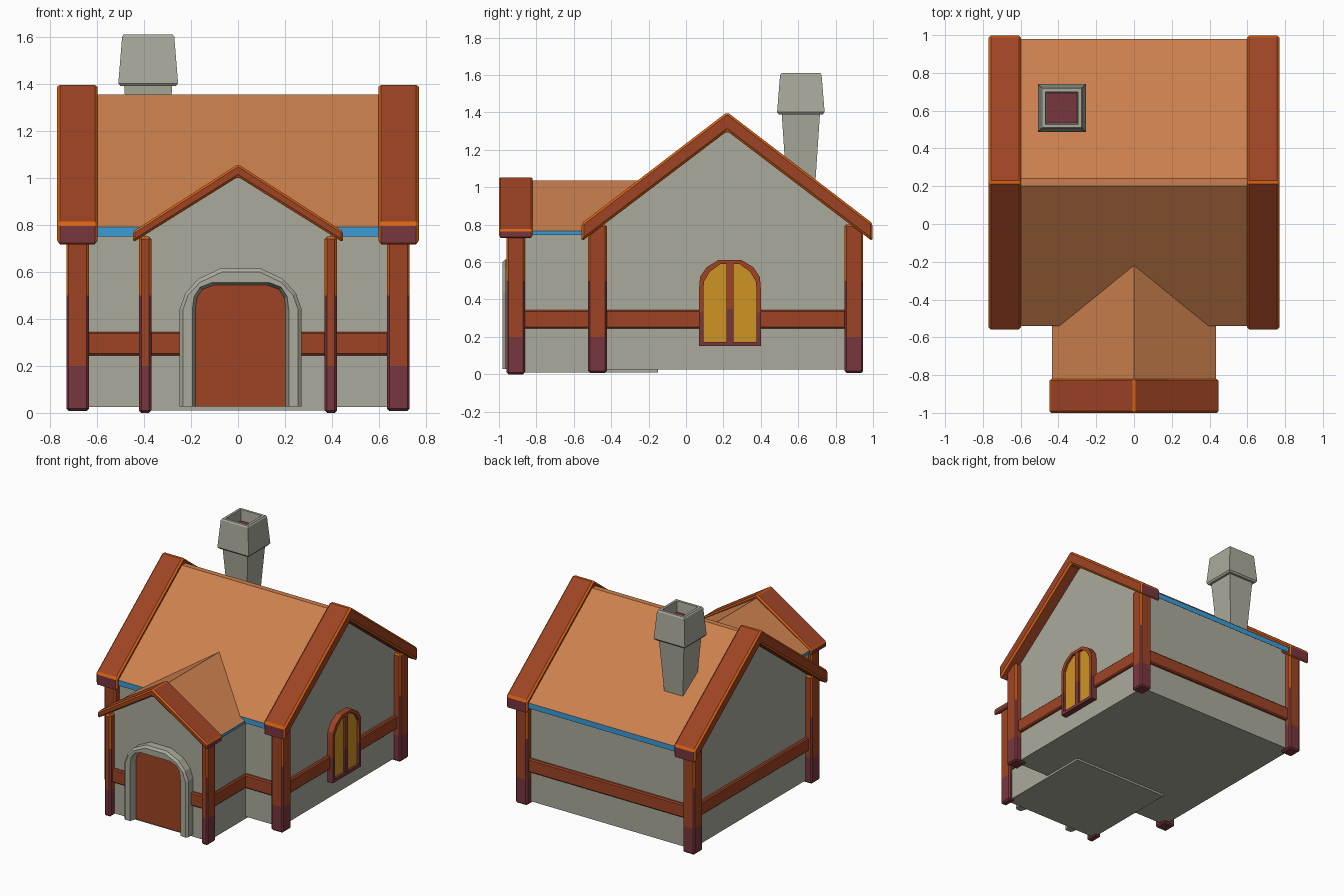
import bpy, bmesh
from mathutils import Vector

if "Cube" in bpy.data.objects:
    bpy.data.objects.remove(bpy.data.objects["Cube"])


def material(name, r, g, b):
    lin = [((c / 255 + 0.055) / 1.055) ** 2.4 for c in (r, g, b)]
    m = bpy.data.materials.new(name)
    m.diffuse_color = (*lin, 1)
    m.use_nodes = True
    m.node_tree.nodes["Principled BSDF"].inputs["Base Color"].default_value = m.diffuse_color
    return m


STONE = material("stone grey", 170, 170, 156)
WOOD = material("red brown wood", 158, 68, 36)
EDGE = material("orange edge", 218, 98, 18)
DARK = material("dark plum", 120, 54, 62)
ROOF = material("roof terracotta", 203, 128, 78)
BLUE = material("eave blue", 58, 156, 215)
GLASS = material("window yellow", 206, 148, 36)


def finish(name, bm, mats, rule=None):
    """Turn a bmesh into an object; rule(face) picks the material index."""
    bmesh.ops.recalc_face_normals(bm, faces=bm.faces)
    bm.normal_update()
    if rule:
        for f in bm.faces:
            f.material_index = rule(f)
    me = bpy.data.meshes.new(name)
    bm.to_mesh(me)
    bm.free()
    for m in mats:
        me.materials.append(m)
    ob = bpy.data.objects.new(name, me)
    bpy.context.collection.objects.link(ob)
    return ob


def place(axis, p, t):
    """Profile point (a, z) at depth t along the x or y axis."""
    return (t, p[0], p[1]) if axis == 'x' else (p[0], t, p[1])


def loft(loops, closed=True, caps=(False, False)):
    bm = bmesh.new()
    rows = [[bm.verts.new(p) for p in loop] for loop in loops]
    n = len(rows[0])
    for a, b in zip(rows, rows[1:]):
        for i in range(n if closed else n - 1):
            j = (i + 1) % n
            bm.faces.new((a[i], a[j], b[j], b[i]))
    if caps[0]:
        bm.faces.new(rows[0])
    if caps[1]:
        bm.faces.new(rows[-1])
    if not closed:
        for k in (0, -1):
            bm.faces.new([r[k] for r in rows])
    return bm


def prism(axis, profile, lo, hi, bevel=0.0, bevel_mat=0):
    bm = loft([[place(axis, p, t) for p in profile] for t in (lo, hi)], caps=(True, True))
    bmesh.ops.recalc_face_normals(bm, faces=bm.faces)
    if bevel:
        bmesh.ops.bevel(bm, geom=bm.edges[:], offset=bevel, segments=1, profile=0.5,
                        affect='EDGES', material=bevel_mat)
    return bm


def box(x0, x1, y0, y1, z0, z1, bevel=0.0, bevel_mat=0):
    return prism('y', [(x0, z0), (x1, z0), (x1, z1), (x0, z1)], y0, y1, bevel, bevel_mat)


def mirrored(half, cx=0.0):
    """Complete a right-hand half profile around cx."""
    return [(cx + a, z) for a, z in half] + [(cx - a, z) for a, z in reversed(half)]


MID = 0.22  # y of the main ridge

# Walls
finish("main_walls", prism('x', [(-.475, .025), (.9, .025), (.9, .81), (MID, 1.33), (-.475, .81)],
                           -.68, .68), [STONE])
finish("porch_walls", prism('y', [(-.395, .01), (.395, .01), (.395, .77), (0, 1.015), (-.395, .77)],
                            -.91, -.15), [STONE])


# Roof slabs, blue on the eave ends and undersides
def eave_rule(f):
    return 0 if f.normal.z > 0.1 else 1


finish("main_roof", prism('x', [(-.54, .79), (.2, 1.355), (.24, 1.355), (.98, .79),
                                (.98, .75), (MID, 1.315), (-.54, .75)], -.66, .66),
       [ROOF, BLUE], eave_rule)
finish("porch_roof", prism('y', [(-.435, .765), (0, 1.035), (.435, .765),
                                 (.435, .745), (0, 1.01), (-.435, .745)], -.85, -.16),
       [ROOF, BLUE], eave_rule)


# Gable trims: orange bevels, plum ends
def trim(name, axis, mid, half, apex, end, thick, end_thick, lo, hi, bevel):
    profile = [(mid - half, end), (mid, apex), (mid + half, end),
               (mid + half, end - end_thick), (mid, apex - thick), (mid - half, end - end_thick)]
    k = 1 if axis == 'x' else 0

    def rule(f):
        if f.material_index == 2:
            return 2
        return 1 if abs(f.normal[k]) > 0.9 else 0
    finish(name, prism(axis, profile, lo, hi, bevel, 2), [WOOD, DARK, EDGE], rule)


trim("right_gable_trim", 'x', MID, .778, 1.402, .807, .102, .097, .597, .77, .012)
trim("left_gable_trim", 'x', MID, .778, 1.402, .807, .102, .097, -.77, -.597, .012)
trim("porch_gable_trim", 'y', 0, .447, 1.058, .772, .054, .047, -1.0, -.82, .009)


# Corner posts: plum feet, orange bevelled edges
def post(name, x, y, hx, hy, z0, z1):
    bm = box(x - hx, x + hx, y - hy, y + hy, z0, z1, .01, 2)
    for z in (.2, .5):
        bmesh.ops.bisect_plane(bm, geom=bm.verts[:] + bm.edges[:] + bm.faces[:],
                               plane_co=(0, 0, z), plane_no=(0, 0, 1))

    def rule(f):
        z = f.calc_center_median().z
        if f.material_index == 2:
            return 1 if z < .5 else 2
        return 1 if z < .2 else 0
    finish(name, bm, [WOOD, DARK, EDGE], rule)


for s, side in ((-1, "left"), (1, "right")):
    post(side + "_front_post", s * .682, -.473, .048, .05, .008, .80)
    post(side + "_back_post", s * .682, .897, .048, .05, .008, .80)
    post(side + "_porch_post", s * .395, -.91, .026, .049, 0, .75)


# Horizontal timber beams
def beam(name, xa, xb, y0, y1):
    finish(name, box(min(xa, xb), max(xa, xb), y0, y1, .245, .345, .008), [WOOD])


for s, side in ((-1, "left"), (1, "right")):
    beam(side + "_side_beam", s * .66, s * .703, -.45, .88)
    beam(side + "_front_beam", s * .39, s * .66, -.497, -.455)
    beam(side + "_porch_side_beam", s * .375, s * .411, -.89, -.46)
    beam(side + "_porch_front_beam", s * .22, s * .385, -.932, -.89)
beam("back_beam", -.66, .66, .88, .922)

# Door and its stone arch
DX = .011
outer = mirrored([(.26, .027), (.26, .44), (.235, .51), (.18, .57), (.085, .615)], DX)
face = mirrored([(.245, .027), (.245, .44), (.222, .503), (.172, .556), (.08, .599)], DX)
inner = mirrored([(.205, .027), (.205, .44), (.198, .495), (.172, .535), (.12, .555)], DX)
door = mirrored([(.192, .027), (.192, .44), (.186, .488), (.163, .525), (.115, .543)], DX)
finish("door_arch", loft([[place('y', p, y) for p in prof] for prof, y in
                          ((outer, -.9), (outer, -.966), (face, -.98), (inner, -.98), (door, -.93))],
                         closed=False), [STONE])
finish("door", prism('y', door, -.932, -.905), [WOOD])

# Arched window on the right side
WY = .235


def window_profile(d):
    arc = [(.16, .52), (.125, .572), (.06, .612)]
    k = (.165 - d) / .165
    return mirrored([(.165 - d, .15 + d), (.165 - d, .33), (.165 - d, .46)] +
                    [(a * k, z - d) for a, z in arc], WY)


w_out, w_in = window_profile(0), window_profile(.023)
finish("window_frame", loft([[place('x', p, x) for p in prof] for prof, x in
                             ((w_out, .67), (w_out, .725), (w_in, .725), (w_in, .705))]),
       [WOOD, DARK], lambda f: 1 if f.calc_center_median().z < .33 else 0)
finish("window_panes", prism('x', w_in, .7, .708), [GLASS])
for nm, z0, z1, m in (("lower_mullion", .165, .35, DARK), ("upper_mullion", .35, .595, WOOD)):
    finish(nm, box(.7, .722, WY - .018, WY + .018, z0, z1), [m])


# Chimney: flared shaft, tapered cap and hollow flue
def square(h, z):
    c = Vector((-.382, .614, z))
    return [c + Vector((sx * h, sy * h, 0)) for sx, sy in ((-1, -1), (1, -1), (1, 1), (-1, 1))]


rings = [(.074, .97), (.102, 1.39), (.118, 1.39), (.127, 1.402), (.126, 1.415),
         (.111, 1.6), (.104, 1.61), (.086, 1.61), (.08, 1.53)]
finish("chimney", loft([square(h, z) for h, z in rings], caps=(True, True)), [STONE, DARK],
       lambda f: 1 if abs(f.calc_center_median().z - 1.53) < .005 else 0)
